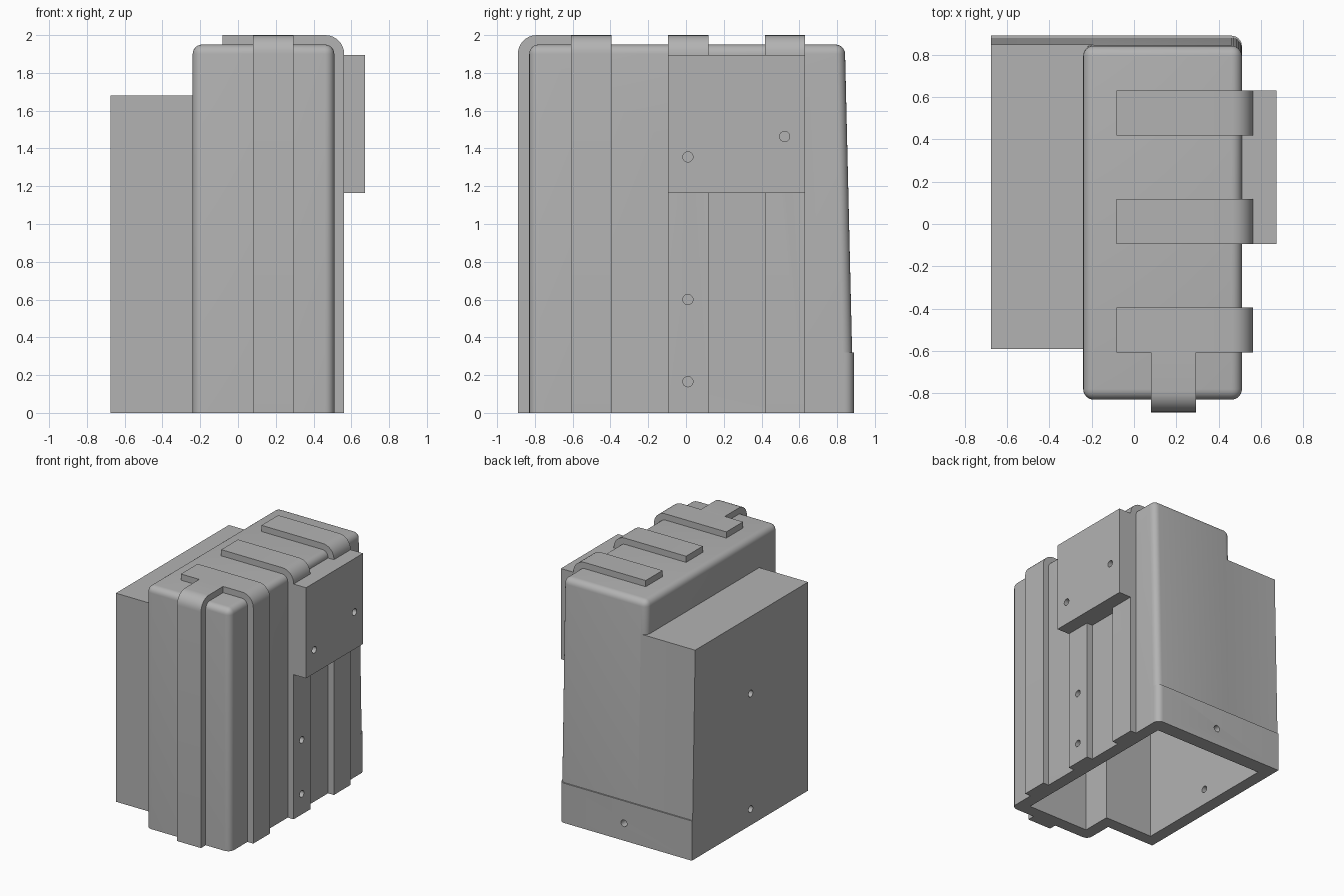
import bpy, bmesh
from math import sin, cos, pi, radians
from mathutils import Matrix, Vector

if "Cube" in bpy.data.objects:
    bpy.data.objects.remove(bpy.data.objects["Cube"])

grey = bpy.data.materials.new("plain grey")
grey.use_nodes = True
grey.diffuse_color = (0.45, 0.45, 0.45, 1)
grey.node_tree.nodes["Principled BSDF"].inputs["Base Color"].default_value = (0.45, 0.45, 0.45, 1)


def finish(bm, name):
    bmesh.ops.recalc_face_normals(bm, faces=bm.faces)
    mesh = bpy.data.meshes.new(name)
    bm.to_mesh(mesh)
    bm.free()
    mesh.materials.append(grey)
    ob = bpy.data.objects.new(name, mesh)
    bpy.context.collection.objects.link(ob)
    return ob


def prism(name, profile, start, end, place, round_rule=None, radius=0.05):
    """Extrude a 2D profile; place(u, v, w) maps it into space."""
    bm = bmesh.new()
    a = [bm.verts.new(place(u, v, start)) for u, v in profile]
    b = [bm.verts.new(place(u, v, end)) for u, v in profile]
    bm.faces.new(a)
    bm.faces.new(b[::-1])
    for i in range(len(a)):
        j = (i + 1) % len(a)
        bm.faces.new((a[i], b[i], b[j], a[j]))
    bmesh.ops.recalc_face_normals(bm, faces=bm.faces)
    if round_rule:
        edges = [e for e in bm.edges if round_rule(*(v.co for v in e.verts))]
        bmesh.ops.bevel(bm, geom=edges, offset=radius, segments=6,
                        profile=0.5, affect='EDGES')
    return finish(bm, name)


def along_x(u, v, w):
    return (w, u, v)


def along_y(u, v, w):
    return (u, w, v)


def box(name, x, y, z, rule=None):
    return prism(name, [(y[0], z[0]), (y[1], z[0]), (y[1], z[1]), (y[0], z[1])],
                 x[0], x[1], along_x, rule)


def combine(target, tool, operation, keep=False):
    mod = target.modifiers.new("combine", 'BOOLEAN')
    mod.operation, mod.solver, mod.object = operation, 'EXACT', tool
    bpy.context.view_layer.update()
    mesh = bpy.data.meshes.new_from_object(
        target.evaluated_get(bpy.context.evaluated_depsgraph_get()))
    target.modifiers.clear()
    target.data = mesh
    if not keep:
        bpy.data.objects.remove(tool)


def back_y(z):
    """Position of the leaning back wall."""
    return 0.887 - 0.0235 * z


# Main housing: leaning back, rounded upright and top edges
TOP = 1.95
housing = prism("housing", [(-0.83, 0), (back_y(0), 0), (back_y(TOP), TOP), (-0.83, TOP)],
                -0.24, 0.51, along_x, lambda p, q: p.z + q.z > 0.1)

# Lower side compartment, flush with the back
side = prism("side_compartment",
             [(-0.59, 0), (back_y(0), 0), (back_y(1.68), 1.68), (-0.59, 1.68)],
             -0.675, 0.1, along_x)
combine(housing, side, 'UNION')

# Thicker band along the foot of the back
band = box("back_band", (-0.675, 0.51), (0.6, 0.89), (0, 0.32),
           lambda p, q: min(p.x, q.x) > 0.5 and min(p.y, q.y) > 0.8 and abs(p.z - q.z) > 0.1)
combine(housing, band, 'UNION')

# Hollow interior, open at the bottom
WALL = 0.1
hollow = box("hollow_main", (-0.24 + WALL, 0.51 - WALL), (-0.83 + WALL, 0.79 - 0.02),
             (-0.1, TOP - WALL))
hollow_side = box("hollow_side", (-0.675 + WALL, 0.1), (-0.59 + WALL, 0.79 - 0.02),
                  (-0.1, 1.68 - WALL))
combine(hollow, hollow_side, 'UNION')
combine(housing, hollow, 'DIFFERENCE')

# Raised straps folded over the top edge
def strap(name, face, inner_end, start, end, place):
    """Strap whose outer face sits at distance `face` from the middle."""
    r = 0.1
    arc = [(face - r + r * cos(t * pi / 16), 2 - r + r * sin(t * pi / 16)) for t in range(9)]
    profile = [(face, 0)] + arc + [(inner_end, 2), (inner_end, 1.94), (face - 0.12, 1.94),
                                   (face - 0.06, 1.88), (face - 0.06, 0)]
    return prism(name, profile, start, end, place)


STRAP = 0.213
straps = [strap(f"side_strap_{i + 1}", 0.562, -0.083, y, y + STRAP, along_y)
          for i, y in enumerate((-0.608, -0.095, 0.418))]
front_strap = strap("front_strap", 0.89, 0.6, 0.08, 0.293, lambda u, v, w: (w, -u, v))

# Square mounting plate over two straps
plate = box("mounting_plate", (0.50, 0.673), (-0.095, 0.631), (1.165, 1.895))

# Screw holes
def drill(targets, centre, axis):
    bm = bmesh.new()
    turn = Vector((0, 0, 1)).rotation_difference(Vector(axis)).to_matrix().to_4x4()
    bmesh.ops.create_cone(bm, cap_ends=True, segments=24, radius1=0.027, radius2=0.027,
                          depth=0.4, matrix=Matrix.Translation(centre) @ turn)
    cutter = finish(bm, "drill")
    for t in targets:
        combine(t, cutter, 'DIFFERENCE', keep=True)
    bpy.data.objects.remove(cutter)


X, Y = (1, 0, 0), (0, 1, 0)
drill([housing, straps[1], plate], (0.55, 0.01, 1.355), X)
drill([housing, straps[2], plate], (0.55, 0.522, 1.463), X)
for z in (0.6, 0.165):
    drill([housing, straps[1]], (0.5, 0.01, z), X)
for z in (1.06, 0.13):
    drill([housing], (-0.65, 0.14, z), X)
drill([housing], (-0.07, 0.87, 0.14), Y)

# Smooth the rounded edges, keep the corners sharp
for ob in bpy.context.view_layer.objects:
    ob.select_set(False)
for ob in [housing, plate, front_strap] + straps:
    ob.select_set(True)
bpy.context.view_layer.objects.active = housing
bpy.ops.object.shade_smooth_by_angle(angle=radians(30))
